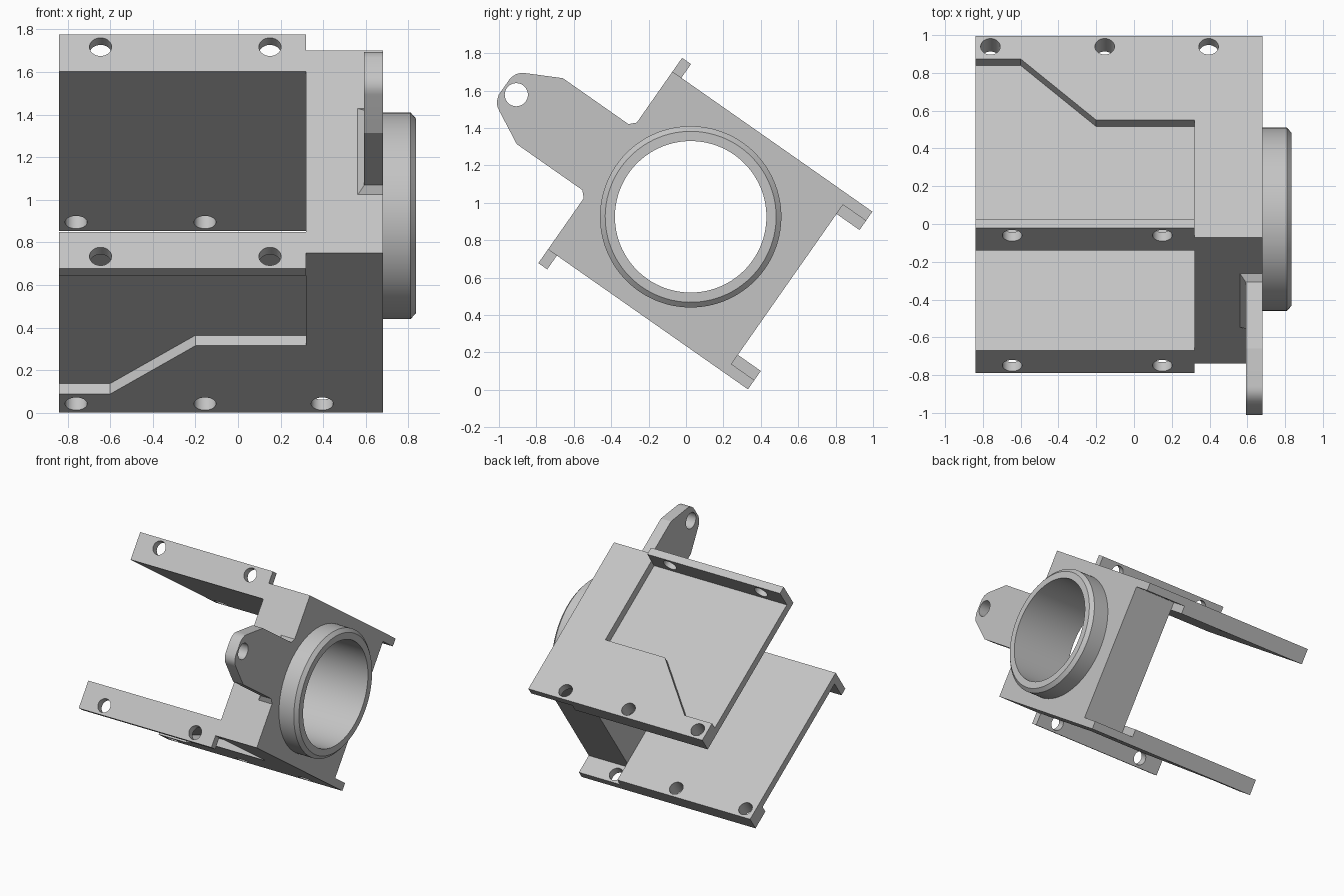
import bpy, bmesh
from math import radians, cos, sin, pi
from mathutils import Matrix, Vector

if "Cube" in bpy.data.objects:
    bpy.data.objects.remove(bpy.data.objects["Cube"])

grey = bpy.data.materials.new("light grey")
grey.use_nodes = True
grey.diffuse_color = (0.55, 0.55, 0.55, 1)
grey.node_tree.nodes["Principled BSDF"].inputs["Base Color"].default_value = (0.55, 0.55, 0.55, 1)

# Parts are built square to the axes (bore on x), then tilted into place
PLACE = Matrix.Translation((0, 0.025, 0.925)) @ Matrix.Rotation(radians(-35), 4, 'X')
X0, X1, X2 = -0.84, 0.32, 0.68      # free end, block back, block front
HALF, FLOOR, INNER = 0.58, 0.52, 0.46   # heights of the plate layers
FRONT, BACK = -0.525, 0.78


def make(name, bm):
    bmesh.ops.recalc_face_normals(bm, faces=bm.faces[:])
    mesh = bpy.data.meshes.new(name)
    bm.to_mesh(mesh)
    bm.free()
    obj = bpy.data.objects.new(name, mesh)
    bpy.context.collection.objects.link(obj)
    mesh.materials.append(grey)
    return obj


def loft(name, low, high):
    """Solid between two matching outlines."""
    bm = bmesh.new()
    a = [bm.verts.new(p) for p in low]
    b = [bm.verts.new(p) for p in high]
    bm.faces.new(a)
    bm.faces.new(b)
    for i in range(len(a)):
        j = (i + 1) % len(a)
        bm.faces.new((a[i], a[j], b[j], b[i]))
    return make(name, bm)


def along_x(name, pts, lo, hi):
    return loft(name, [(lo, u, v) for u, v in pts], [(hi, u, v) for u, v in pts])


def drill(obj, centre, axis, radius, depth, segments=32):
    bm = bmesh.new()
    turn = Vector((0, 0, 1)).rotation_difference(Vector(axis)).to_matrix().to_4x4()
    bmesh.ops.create_cone(bm, cap_ends=True, segments=segments, radius1=radius, radius2=radius,
                          depth=depth, matrix=Matrix.Translation(centre) @ turn)
    cutter = make("cutter", bm)
    cutter.hide_render = True
    mod = obj.modifiers.new("hole", 'BOOLEAN')
    mod.operation, mod.solver, mod.object = 'DIFFERENCE', 'EXACT', cutter
    bpy.context.view_layer.objects.active = obj
    bpy.ops.object.modifier_apply(modifier=mod.name)
    bpy.data.objects.remove(cutter)


parts = []

# Main block with its overhanging rear lips
half = [(FRONT, HALF), (BACK, HALF), (BACK, FLOOR), (0.63, FLOOR)]
block = along_x("bored_block", half + [(u, -v) for u, v in reversed(half)], X1, X2)
drill(block, (0.5, 0, 0), (1, 0, 0), 0.405, 1, 96)
drill(block, (0.395, 0.71, 0), (0, 0, 1), 0.052, 2)
parts.append(block)

# Two side plates: flanged sheet plus the raised stepped rear strip
for side, s in (("upper", 1), ("lower", -1)):
    profile = [(FRONT, INNER), (BACK, INNER), (BACK, FLOOR), (-0.467, FLOOR),
               (-0.467, 0.67), (FRONT, 0.67)]
    sheet = along_x(side + "_flanged_plate", [(u, s * v) for u, v in profile], X0, X1)
    outline = [(X1, 0.235), (-0.2, 0.235), (-0.6, 0.63), (X0, 0.63), (X0, BACK), (X1, BACK)]
    strip = loft(side + "_raised_strip", [(x, u, s * FLOOR) for x, u in outline],
                 [(x, u, s * HALF) for x, u in outline])
    for x in (-0.645, 0.15):
        drill(sheet, (x, -0.5, s * 0.6), (0, 1, 0), 0.052, 0.3)
    for x in (-0.76, -0.155):
        for obj in (sheet, strip):
            drill(obj, (x, 0.71, s * FLOOR), (0, 0, 1), 0.052, 0.4)
    parts += [sheet, strip]

# Collar ring with a chamfered outer rim
bm = bmesh.new()
ring = [(0.68, 0.405), (0.68, 0.485), (0.81, 0.485), (0.835, 0.457), (0.835, 0.405)]
N = 96
rows = [[bm.verts.new((x, r * cos(2 * pi * i / N), r * sin(2 * pi * i / N))) for x, r in ring]
        for i in range(N)]
for i in range(N):
    a, b = rows[i], rows[(i + 1) % N]
    for k in range(len(ring)):
        m = (k + 1) % len(ring)
        bm.faces.new((a[k], a[m], b[m], b[k]))
parts.append(make("collar_ring", bm))

# Lug with rounded tip corners and an eye
NECK, W = -0.557, 0.215
edge = [(NECK, W), (-0.985, W), (-1.165, 0.122), (-1.185, 0.11), (-1.203, 0.088), (-1.215, 0.055)]
lug = along_x("lug", edge + [(u, -v) for u, v in reversed(edge)], 0.592, X2)
drill(lug, (0.64, -1.138, 0), (1, 0, 0), 0.062, 0.4)
parts.append(lug)

# Flared foot joining the lug to the block
parts.append(loft("lug_foot",
                  [(0.562, FRONT, -0.247), (X2, FRONT, -0.247), (X2, FRONT, 0.247), (0.562, FRONT, 0.247)],
                  [(0.592, NECK, -W), (X2, NECK, -W), (X2, NECK, W), (0.592, NECK, W)]))

# Tilt everything into place and shade the round surfaces
bpy.ops.object.select_all(action='DESELECT')
for obj in parts:
    obj.data.transform(PLACE)
    obj.select_set(True)
bpy.context.view_layer.objects.active = block
bpy.ops.object.shade_smooth_by_angle(angle=radians(25))
